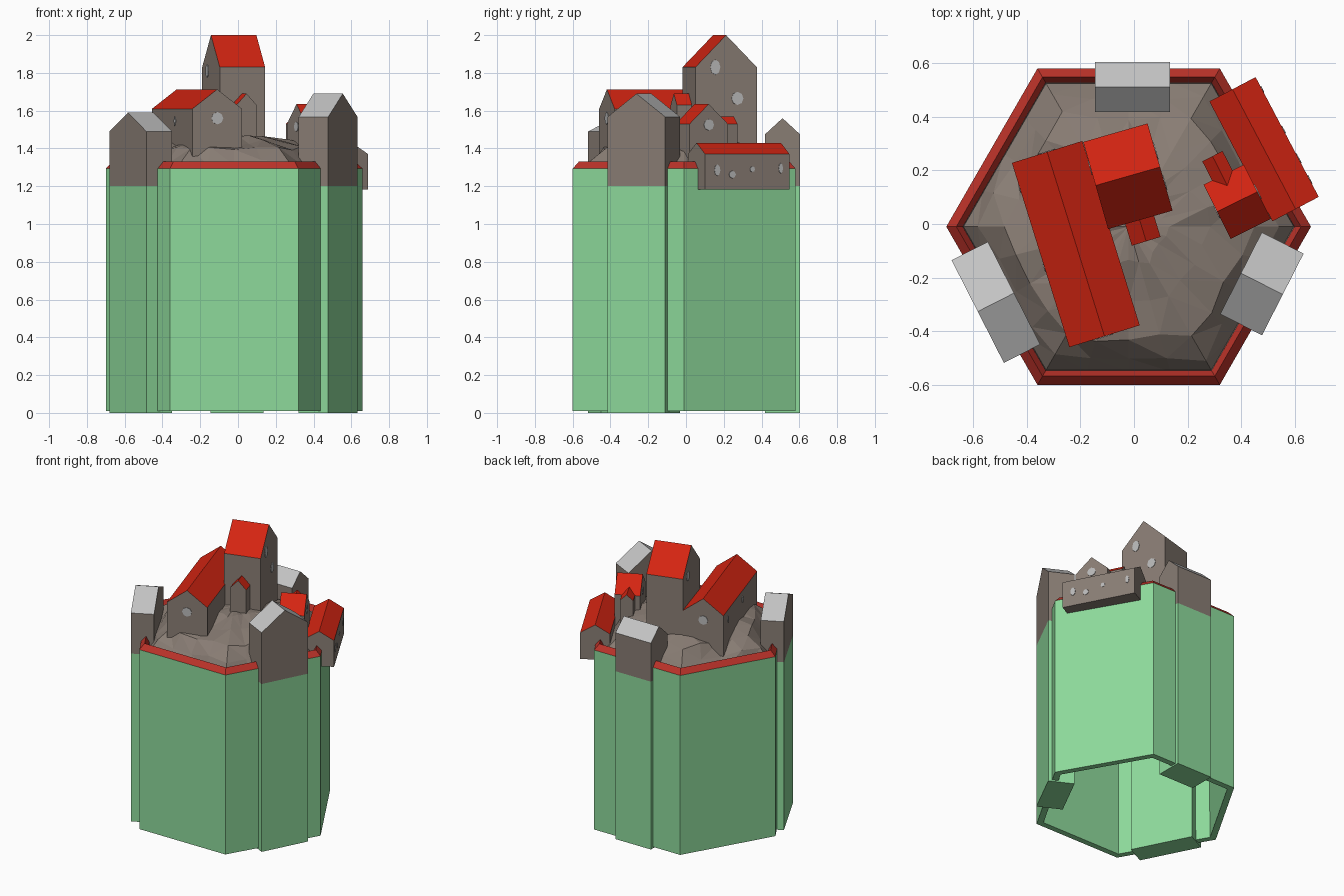
import bpy, bmesh, math, random
from mathutils import Vector, Matrix

if "Cube" in bpy.data.objects:
    bpy.data.objects.remove(bpy.data.objects["Cube"])

random.seed(7)


def mat(name, r, g, b):
    m = bpy.data.materials.new(name)
    m.diffuse_color = (r, g, b, 1)
    m.use_nodes = True
    m.node_tree.nodes["Principled BSDF"].inputs["Base Color"].default_value = m.diffuse_color
    return m


GREEN = mat("green_wall", 0.27, 0.70, 0.33)
STONE = mat("brown_stone", 0.25, 0.205, 0.175)
RED = mat("roof_red", 0.66, 0.018, 0.006)
RIM = mat("rim_red", 0.50, 0.032, 0.022)
GREY = mat("roof_grey", 0.55, 0.55, 0.55)
GLASS = mat("window_grey", 0.48, 0.48, 0.48)


def finish(bm, name, mats, recalc=True):
    if recalc:
        bmesh.ops.recalc_face_normals(bm, faces=bm.faces)
    me = bpy.data.meshes.new(name)
    bm.to_mesh(me)
    bm.free()
    for m in mats:
        me.materials.append(m)
    ob = bpy.data.objects.new(name, me)
    bpy.context.collection.objects.link(ob)
    return ob


def bridge(bm, a, b, mi):
    n = len(a)
    for i in range(n):
        f = bm.faces.new((a[i], a[(i + 1) % n], b[(i + 1) % n], b[i]))
        f.material_index = mi


# Gabled block: ridge along local x, optional green lower storey, window plates
def gabled(name, c, ang, length, width, z0, eave, ridge, roof, split=None, windows=()):
    xf = Matrix.Translation((c[0], c[1], 0)) @ Matrix.Rotation(math.radians(ang), 4, 'Z')
    bm = bmesh.new()
    l, w = length / 2, width / 2
    levels = [z0] + ([split] if split else []) + [eave]
    rings = [[bm.verts.new((x, y, z)) for x, y in ((-l, -w), (l, -w), (l, w), (-l, w))]
             for z in levels]
    low = 2 if split else 0
    bm.faces.new(rings[0][::-1]).material_index = low
    for i in range(len(rings) - 1):
        bridge(bm, rings[i], rings[i + 1], low if i == 0 else 0)
    t = rings[-1]
    a, b = bm.verts.new((-l, 0, ridge)), bm.verts.new((l, 0, ridge))
    bm.faces.new((t[1], t[2], b))
    bm.faces.new((t[3], t[0], a))
    bm.faces.new((t[0], t[1], b, a)).material_index = 1
    bm.faces.new((t[2], t[3], a, b)).material_index = 1
    bm.transform(xf)
    finish(bm, name, [STONE, roof, GREEN])
    # sides: 0 = +ridge end, 1 = left, 2 = -ridge end, 3 = right
    for k, (side, off, z, ww, hh) in enumerate(windows):
        wm = bmesh.new()
        dist = l if side % 2 == 0 else w
        bmesh.ops.create_cone(wm, cap_ends=True, segments=8, radius1=0.5, radius2=0.5, depth=0.006)
        wm.transform(xf @ Matrix.Rotation(side * math.pi / 2, 4, 'Z')
                     @ Matrix.Translation((dist, off, z))
                     @ Matrix.Rotation(math.pi / 2, 4, 'Y')
                     @ Matrix.Diagonal((hh, ww, 1, 1)))
        finish(wm, f"{name}_window_{k}", [GLASS])


# Hexagonal outline of the base
CENTRE = Vector((-0.02, -0.01))
HEX = [Vector(p) for p in ((0.66, -0.01), (0.32, 0.58), (-0.36, 0.58),
                           (-0.70, -0.01), (-0.36, -0.60), (0.32, -0.60))]


def hex_ring(bm, s, z, sub=1, jit=0.0):
    out = []
    for i in range(6):
        for k in range(sub):
            p = HEX[i].lerp(HEX[(i + 1) % 6], k / sub)
            q = CENTRE + (p - CENTRE) * (s + random.uniform(-jit, jit))
            out.append(bm.verts.new((q.x, q.y, z + random.uniform(-jit, jit) * 0.6)))
    return out


# Hollow outer wall with bevelled red rim
bm = bmesh.new()
profile = [(0.93, 0.01, 0), (1, 0.01, 0), (1, 1.293, 1), (0.945, 1.33, 1),
           (0.91, 1.29, 2), (0.90, 1.22, 0)]
rings = [hex_ring(bm, s, z) for s, z, _ in profile]
for i, p in enumerate(profile):
    bridge(bm, rings[i], rings[(i + 1) % len(rings)], p[2])
finish(bm, "hexagonal_wall", [GREEN, RIM, STONE])

# Faceted rocky mound inside the wall
bm = bmesh.new()
rings = [hex_ring(bm, s, z, 4, j) for s, z, j in
         ((0.915, 1.25, 0), (0.83, 1.325, 0.025), (0.70, 1.395, 0.03),
          (0.47, 1.435, 0.03), (0.22, 1.46, 0.015))]
for a, b in zip(rings, rings[1:]):
    bridge(bm, a, b, 0)
top = bm.verts.new((CENTRE.x, CENTRE.y, 1.465))
n = len(rings[-1])
for i in range(n):
    bm.faces.new((rings[-1][i], rings[-1][(i + 1) % n], top))
bmesh.ops.triangulate(bm, faces=[f for f in bm.faces if len(f.verts) == 4])
finish(bm, "rocky_mound", [STONE], recalc=False)

# Three wall towers with grey roofs
gabled("back_tower", (-0.005, 0.511), 0, 0.28, 0.185, 0, 1.475, 1.56, GREY, 1.2)
gabled("left_tower", (-0.515, -0.292), 207, 0.152, 0.43, 0, 1.49, 1.59, GREY, 1.2)
gabled("right_tower", (0.477, -0.223), -27, 0.175, 0.342, 0, 1.567, 1.69, GREY, 1.2)

# Red-roofed houses on the mound
gabled("long_hall", (-0.217, -0.075), -72.7, 0.72, 0.275, 1.32, 1.61, 1.713, RED,
       windows=((0, 0, 1.56, 0.065, 0.065), (2, 0, 1.56, 0.065, 0.065),
                (3, -0.26, 1.545, 0.03, 0.05), (3, 0.05, 1.545, 0.03, 0.05)))
gabled("keep", (-0.023, 0.178), 16, 0.25, 0.338, 1.38, 1.83, 2.0, RED,
       windows=((0, -0.06, 1.83, 0.055, 0.08), (0, 0.062, 1.665, 0.065, 0.07),
                (2, -0.07, 1.81, 0.055, 0.07)))
gabled("keep_porch", (0.022, 0.012), -73, 0.16, 0.112, 1.38, 1.63, 1.69, RED)
gabled("overhanging_house", (0.485, 0.279), -62.2, 0.505, 0.195, 1.182, 1.37, 1.43, RED,
       windows=((1, -0.18, 1.285, 0.035, 0.06), (1, -0.09, 1.262, 0.04, 0.04),
                (1, 0.03, 1.29, 0.03, 0.03), (1, 0.2, 1.295, 0.025, 0.055)))
gabled("side_house", (0.385, 0.083), 26.5, 0.168, 0.226, 1.3, 1.53, 1.635, RED,
       windows=((0, 0, 1.525, 0.06, 0.06), (2, 0, 1.515, 0.05, 0.05)))
gabled("side_dormer", (0.322, 0.195), 117, 0.13, 0.085, 1.32, 1.53, 1.57, RED)
